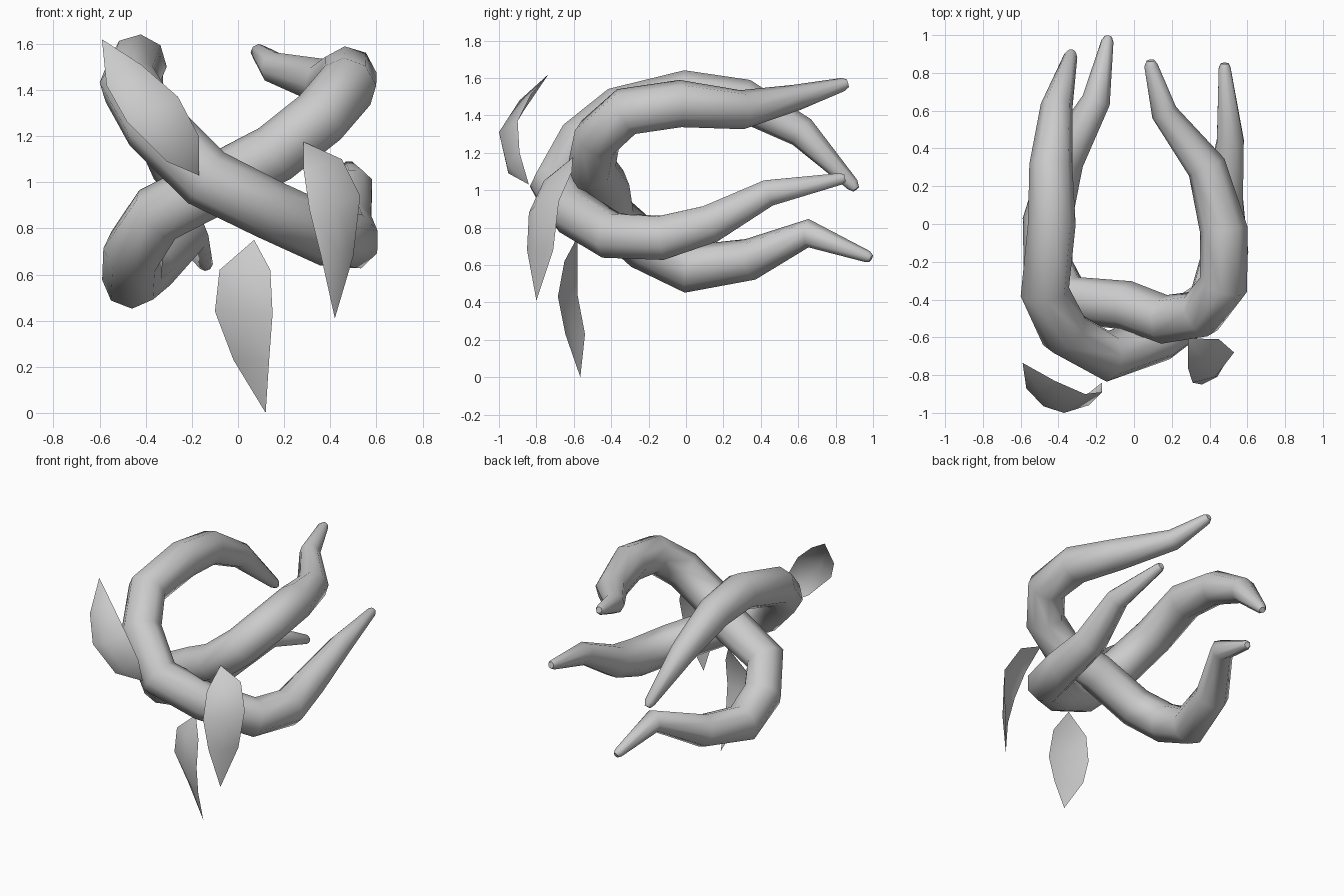
import bpy
import math


def horn(name, pts):
    """Tapered eight-sided tube through (x, y, z, radius) points."""
    cu = bpy.data.curves.new(name, 'CURVE')
    cu.dimensions = '3D'
    cu.bevel_depth = 1.0
    cu.bevel_resolution = 2
    cu.use_fill_caps = True
    sp = cu.splines.new('POLY')
    sp.points.add(len(pts) - 1)
    for p, (x, y, z, r) in zip(sp.points, pts):
        p.co = (x, y, z, 1)
        p.radius = r
    ob = bpy.data.objects.new(name, cu)
    bpy.context.collection.objects.link(ob)
    bpy.ops.object.select_all(action='DESELECT')
    ob.select_set(True)
    bpy.context.view_layer.objects.active = ob
    bpy.ops.object.convert(target='MESH')
    bpy.ops.object.shade_smooth_by_angle(angle=math.radians(50))


def leaf(name, base, tip, left, mid, right):
    """Thin curled leaf: three rows of edge / rib / edge between base and tip."""
    verts = [base, tip] + left + mid + right
    faces = []
    for a in (2, 5):
        b = a + 3
        faces += [(0, a, b), (a + 2, 1, b + 2)]
        faces += [(a + i, a + i + 1, b + i + 1, b + i) for i in range(2)]
    me = bpy.data.meshes.new(name)
    me.from_pydata(verts, [], faces)
    me.shade_smooth()
    bpy.context.collection.objects.link(bpy.data.objects.new(name, me))


# Front branch: upper left round to lower right
horn("front_branch", [
    (-0.33, 0.91, 1.005, 0.02), (-0.335, 0.89, 1.03, 0.036), (-0.41, 0.62, 1.31, 0.085),
    (-0.44, 0.31, 1.48, 0.115), (-0.435, 0.0, 1.515, 0.127),
    (-0.472, -0.36, 1.425, 0.13), (-0.37, -0.57, 1.25, 0.135),
    (-0.14, -0.70, 1.02, 0.135), (0.14, -0.60, 0.88, 0.13),
    (0.41, -0.40, 0.757, 0.13), (0.488, -0.13, 0.745, 0.127),
    (0.475, 0.13, 0.82, 0.11), (0.51, 0.44, 0.985, 0.077),
    (0.48, 0.825, 1.06, 0.034), (0.48, 0.85, 1.065, 0.022)])

# Rear branch: lower left round to upper right
horn("rear_branch", [
    (-0.135, 0.99, 0.635, 0.02), (-0.14, 0.97, 0.645, 0.032), (-0.20, 0.655, 0.77, 0.076),
    (-0.375, 0.345, 0.63, 0.112), (-0.46, 0.015, 0.58, 0.13),
    (-0.455, -0.22, 0.70, 0.132), (-0.35, -0.40, 0.86, 0.132),
    (-0.04, -0.43, 1.02, 0.13),
    (0.16, -0.505, 1.125, 0.13), (0.355, -0.475, 1.28, 0.13),
    (0.475, -0.32, 1.42, 0.13), (0.475, -0.03, 1.463, 0.127),
    (0.385, 0.30, 1.43, 0.105), (0.16, 0.59, 1.495, 0.07),
    (0.09, 0.84, 1.565, 0.036), (0.088, 0.865, 1.572, 0.022)])

# Leaves hanging at the front
leaf("upper_leaf", (-0.17, -0.84, 1.03), (-0.59, -0.735, 1.62),
     [(-0.31, -0.95, 1.09), (-0.48, -0.965, 1.26), (-0.57, -0.87, 1.42)],
     [(-0.24, -0.96, 1.14), (-0.37, -1.0, 1.31), (-0.50, -0.89, 1.48)],
     [(-0.17, -0.89, 1.20), (-0.26, -0.90, 1.37), (-0.42, -0.83, 1.51)])

leaf("right_leaf", (0.285, -0.605, 1.175), (0.42, -0.80, 0.41),
     [(0.285, -0.76, 1.05), (0.31, -0.84, 0.88), (0.36, -0.85, 0.68)],
     [(0.37, -0.72, 1.08), (0.43, -0.81, 0.91), (0.44, -0.81, 0.68)],
     [(0.45, -0.61, 1.10), (0.53, -0.68, 0.94), (0.50, -0.71, 0.68)])

leaf("lower_leaf", (0.07, -0.58, 0.75), (0.12, -0.565, 0.0),
     [(-0.08, -0.58, 0.62), (-0.10, -0.58, 0.44), (-0.02, -0.54, 0.23)],
     [(0.03, -0.64, 0.62), (0.03, -0.66, 0.43), (0.06, -0.61, 0.23)],
     [(0.14, -0.65, 0.62), (0.15, -0.685, 0.43), (0.135, -0.645, 0.23)])
